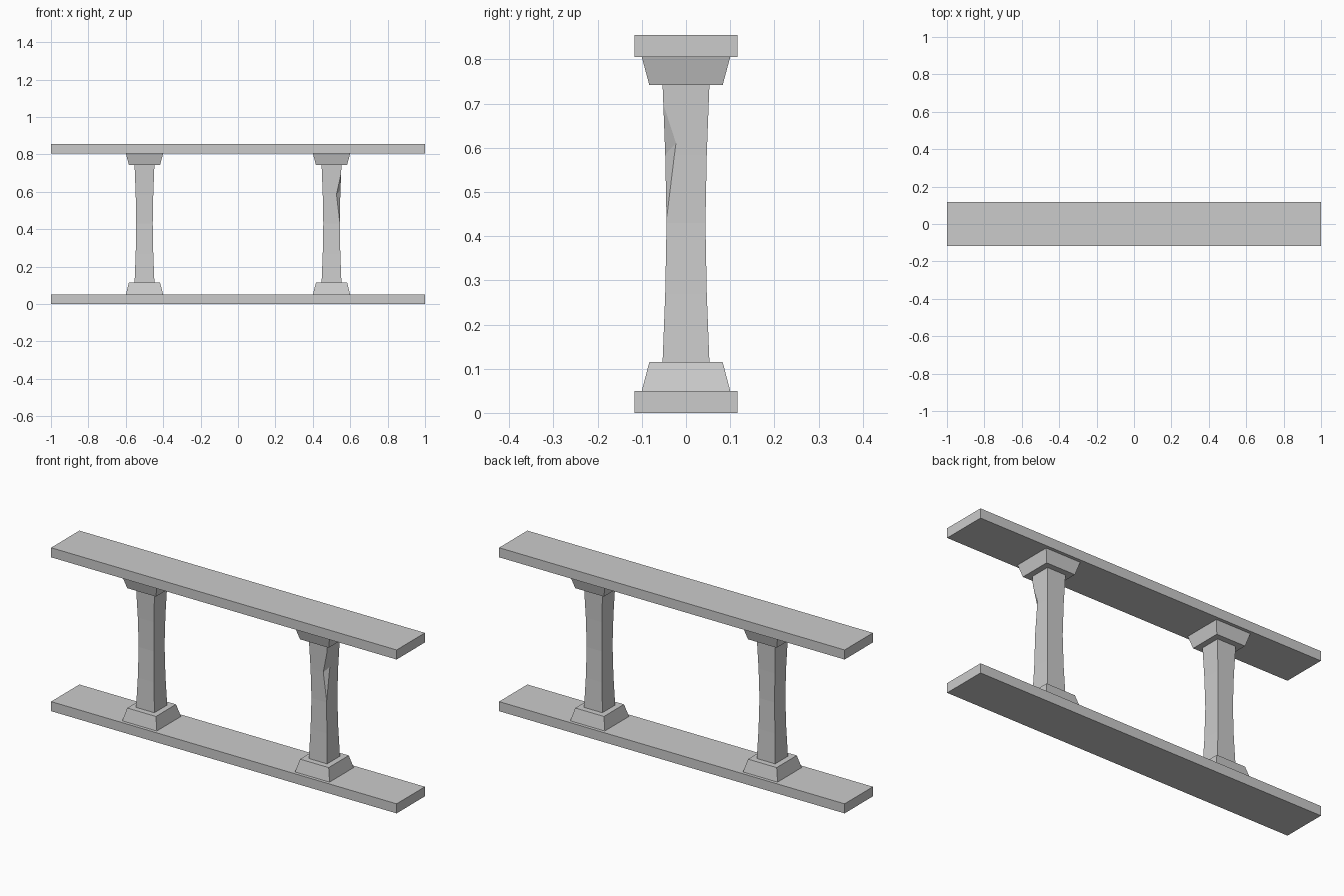
import bpy, bmesh

cube = bpy.data.objects.get("Cube")
if cube:
    bpy.data.objects.remove(cube, do_unlink=True)

# Single plain stone colour
stone = bpy.data.materials.new("grey_stone")
stone.use_nodes = True
grey = (0.6, 0.6, 0.6, 1)
stone.diffuse_color = grey
stone.node_tree.nodes["Principled BSDF"].inputs["Base Color"].default_value = grey


def make_object(name, bm):
    bmesh.ops.recalc_face_normals(bm, faces=bm.faces)
    mesh = bpy.data.meshes.new(name)
    bm.to_mesh(mesh)
    bm.free()
    mesh.materials.append(stone)
    obj = bpy.data.objects.new(name, mesh)
    bpy.context.collection.objects.link(obj)
    return obj


def stack(name, x, rings):
    """Closed rectangular solid through rings of (z, half width, half depth)."""
    bm = bmesh.new()
    loops = [[bm.verts.new((x + sx * w, sy * d, z))
              for sx, sy in ((-1, -1), (1, -1), (1, 1), (-1, 1))]
             for z, w, d in rings]
    for low, high in zip(loops, loops[1:]):
        for i in range(4):
            j = (i + 1) % 4
            bm.faces.new((low[i], low[j], high[j], high[i]))
    bm.faces.new(loops[0][::-1])
    bm.faces.new(loops[-1])
    return make_object(name, bm)


# Bottom and top rails
stack("bottom_rail", 0, [(0, 1, 0.117), (0.05, 1, 0.117)])
stack("top_rail", 0, [(0.805, 1, 0.117), (0.855, 1, 0.117)])

# Waisted posts with flared foot and capital
post_profile = [(0.115, 0.053), (0.27, 0.047), (0.43, 0.044),
                (0.585, 0.047), (0.742, 0.053)]
posts = {}
for side, x in (("right", -0.5), ("left", 0.5)):
    stack(side + "_foot", x, [(0.05, 0.1, 0.1), (0.115, 0.083, 0.083)])
    posts[side] = stack(side + "_post", x, [(z, w, w) for z, w in post_profile])
    stack(side + "_capital", x, [(0.742, 0.083, 0.083), (0.805, 0.1, 0.1)])

# Chipped front corner of the left post
bm = bmesh.new()
for point in ((0.522, -0.052, 0.58), (0.552, -0.018, 0.615),
              (0.553, -0.053, 0.71), (0.544, -0.044, 0.44),
              (0.6, -0.1, 0.6)):
    bm.verts.new(point)
bmesh.ops.convex_hull(bm, input=bm.verts)
cutter = make_object("chip_cutter", bm)
cutter.hide_render = True
cutter.hide_viewport = True
chip = posts["left"].modifiers.new("chip", "BOOLEAN")
chip.operation = "DIFFERENCE"
chip.solver = "EXACT"
chip.object = cutter

# Bake the chip, then drop the cutter
bpy.context.view_layer.update()
graph = bpy.context.evaluated_depsgraph_get()
chipped = bpy.data.meshes.new_from_object(posts["left"].evaluated_get(graph))
posts["left"].modifiers.clear()
posts["left"].data = chipped
bpy.data.objects.remove(cutter, do_unlink=True)
